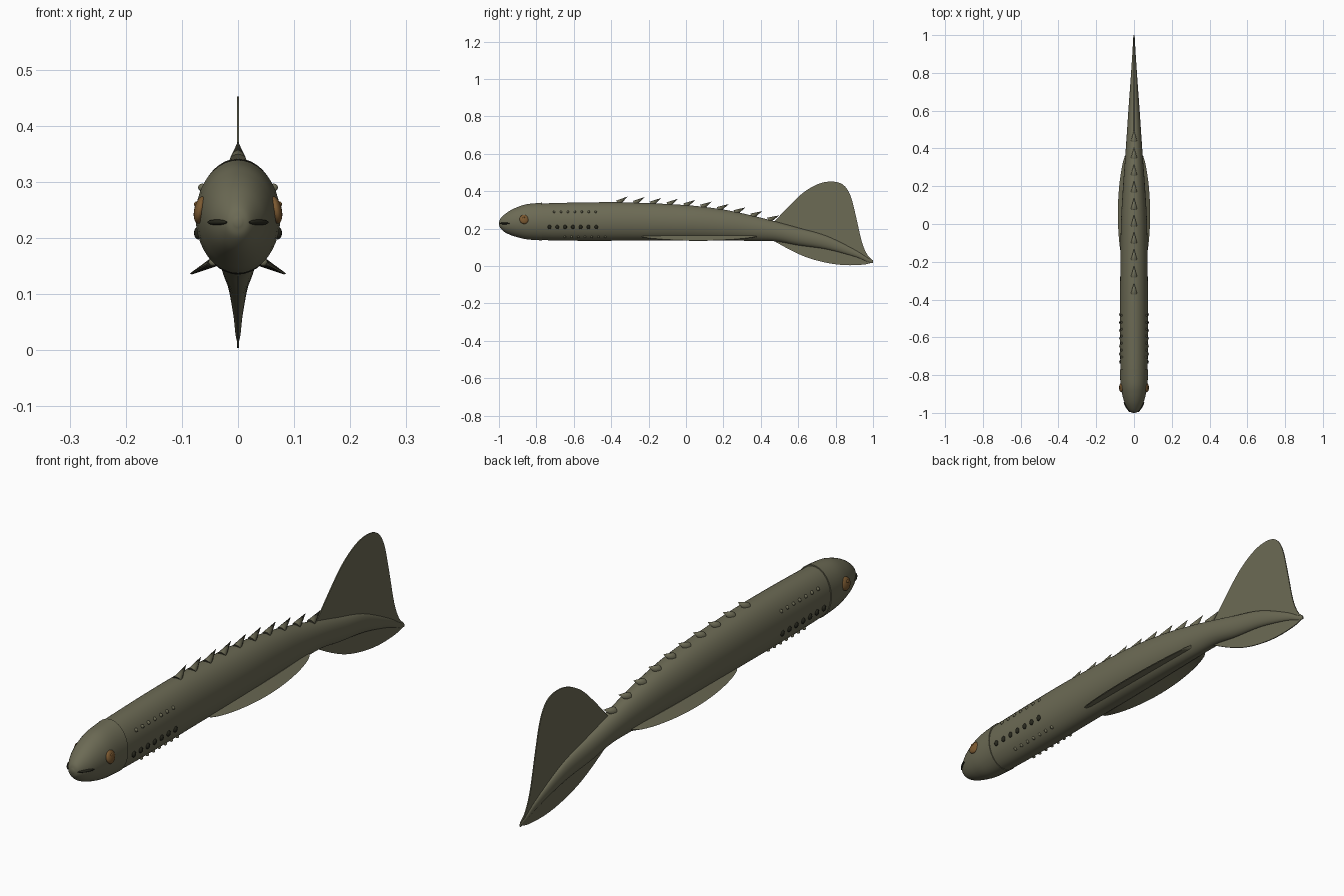
import bpy, bmesh
from math import sin, cos, pi, sqrt, radians
from mathutils import Vector

if "Cube" in bpy.data.objects:
    bpy.data.objects.remove(bpy.data.objects["Cube"])


def material(name, rgb):
    m = bpy.data.materials.new(name)
    m.use_nodes = True
    m.diffuse_color = (*rgb, 1)
    bsdf = m.node_tree.nodes["Principled BSDF"]
    bsdf.inputs["Base Color"].default_value = (*rgb, 1)
    bsdf.inputs["Roughness"].default_value = 0.7
    return m


OLIVE = material("olive skin", (0.15, 0.145, 0.09))
DARK = material("dark opening", (0.02, 0.02, 0.012))
AMBER = material("amber eye", (0.2, 0.1, 0.03))


def spline(points, steps):
    """Catmull-Rom curve through the points."""
    pts = [Vector(p) for p in points]
    pts = [pts[0] * 2 - pts[1]] + pts + [pts[-1] * 2 - pts[-2]]
    out = []
    for a, b, c, d in zip(pts, pts[1:], pts[2:], pts[3:]):
        for i in range(steps):
            t = i / steps
            out.append((b * 2 + (c - a) * t + (a * 2 - b * 5 + c * 4 - d) * t * t
                        + (b * 3 - a - c * 3 + d) * t ** 3) / 2)
    return out + [pts[-2]]


def finish(name, bm, mat, angle=40):
    bmesh.ops.recalc_face_normals(bm, faces=bm.faces)
    mesh = bpy.data.meshes.new(name)
    bm.to_mesh(mesh)
    bm.free()
    mesh.materials.append(mat)
    obj = bpy.data.objects.new(name, mesh)
    bpy.context.collection.objects.link(obj)
    bpy.ops.object.select_all(action="DESELECT")
    obj.select_set(True)
    bpy.context.view_layer.objects.active = obj
    bpy.ops.object.shade_smooth_by_angle(angle=radians(angle))
    return obj


def skin(name, rings, mat, angle=40):
    """Join a row of equal rings into a closed surface."""
    bm = bmesh.new()
    loops = [[bm.verts.new(p) for p in ring] for ring in rings]
    n = len(loops[0])
    for a, b in zip(loops, loops[1:]):
        for i in range(n):
            bm.faces.new((a[i], a[(i + 1) % n], b[(i + 1) % n], b[i]))
    bm.faces.new(loops[0])
    bm.faces.new(loops[-1])
    return finish(name, bm, mat, angle)


def ellipse_rings(sections, n=40):
    # each section is (y, centre height, half width, half height)
    return [[(w * cos(2 * pi * i / n), y, c + h * sin(2 * pi * i / n)) for i in range(n)]
            for y, c, w, h in spline(sections, 6)]


def ball(name, loc, scale, mat, rot=(0, 0, 0), seg=16):
    bpy.ops.mesh.primitive_uv_sphere_add(segments=seg, ring_count=seg // 2 + 2,
                                         radius=1, location=loc, rotation=rot)
    obj = bpy.context.object
    obj.name = name
    obj.scale = scale
    obj.data.materials.append(mat)
    bpy.ops.object.shade_smooth()
    return obj


def plate(name, outline, thickness):
    """Thin upright plate on the centre line from a (y, z) outline."""
    bm = bmesh.new()
    face = bm.faces.new([bm.verts.new((-thickness / 2, y, z)) for y, z in outline])
    new = bmesh.ops.extrude_face_region(bm, geom=[face])["geom"]
    verts = [v for v in new if isinstance(v, bmesh.types.BMVert)]
    bmesh.ops.translate(bm, verts=verts, vec=(thickness, 0, 0))
    return finish(name, bm, OLIVE)


# Body and head
body = [(-0.8, .237, .071, .096), (-0.7, .237, .073, .1), (-0.5, .238, .074, .103),
        (-0.3, .238, .073, .102), (0, .231, .069, .095), (0.2, .219, .058, .083),
        (0.35, .203, .047, .068), (0.48, .185, .038, .053), (0.6, .158, .03, .047),
        (0.75, .126, .019, .036), (0.9, .07, .009, .019), (0.97, .034, .005, .011),
        (1, .022, .003, .007)]
skin("body", ellipse_rings(body), OLIVE)
head = [(-1, .228, .006, .006), (-.992, .228, .022, .026), (-.97, .229, .038, .047),
        (-.94, .232, .052, .065), (-.9, .235, .063, .081), (-.85, .237, .071, .094),
        (-.77, .238, .0755, .101)]
skin("head", ellipse_rings(head), OLIVE)

# Tail fins
upper = spline([(.46, .225), (.55, .32), (.63, .395), (.71, .44), (.78, .452), (.84, .435),
                (.88, .375), (.91, .26), (.94, .13), (.97, .06), (1, .03)], 4)
lower = spline([(.46, .14), (.56, .085), (.65, .045), (.75, .018), (.85, .005),
                (.95, .008), (1, .02)], 4)
spine_line = [(y, c) for y, c, w, h in spline(body, 4) if .48 < y < .98]
plate("upper_tail_fin", upper + spine_line[::-1], .004)
plate("lower_tail_fin", lower + spine_line[::-1], .004)

# Swept-back thorns along the back
ridge = spline(body, 12)
for i in range(10):
    y = -.365 + i * .0895
    s = min(ridge, key=lambda r: abs(r[0] - y))
    lean = radians(56 + i)
    depth = .064
    axis = Vector((0, sin(lean), cos(lean)))
    base = Vector((0, y, s[1] + s[3] - .005))
    bpy.ops.mesh.primitive_cone_add(vertices=12, radius1=.016, depth=depth,
                                    location=base + axis * depth / 2, rotation=(-lean, 0, 0))
    bpy.context.object.name = f"back_thorn_{i + 1}"
    bpy.context.object.data.materials.append(OLIVE)
    bpy.ops.object.shade_smooth_by_angle(angle=radians(40))


def side_x(z):
    return .074 * sqrt(1 - ((z - .238) / .102) ** 2)


# Paired parts
for side, label in ((1, "left"), (-1, "right")):
    # Long low fin, thick at the root and thin at the edge
    rings = []
    for k in range(33):
        t = k / 32
        s = max(sin(pi * t), .001) ** .55
        y = -.25 + .63 * t
        root = .035 - .005 * t
        tip = root + .005 + .048 * s
        z = .162 - .025 * s
        rings.append([(side * root, y, .163), (side * (root + .016 * s), y, .164),
                      (side * tip, y, z), (side * (tip - .003), y, z - .002),
                      (side * root, y, .152)])
    skin(f"{label}_side_fin", rings, OLIVE, 30)

    # Eye and its raised centre
    ball(f"{label}_eye", (side * .0665, -.865, .25), (.0115, .025, .025), AMBER,
         (0, radians(-12 * side), radians(5 * side)), 24)
    ball(f"{label}_eye_centre", (side * .0745, -.868, .26), (.004, .007, .005), AMBER)

    # Slit at the snout
    ball(f"{label}_snout_slit", (side * .037, -.97, .228), (.032, .006, .005), DARK,
         (0, 0, radians(58 * side)))

    # Three rows of gill openings
    for row, y0, step, z, r, mat in (("upper", -.705, .037, .29, .007, OLIVE),
                                     ("middle", -.73, .0417, .209, .0115, DARK),
                                     ("lower", -.648, .036, .157, .007, OLIVE)):
        for i in range(7):
            ball(f"{label}_{row}_gill_{i + 1}", (side * side_x(z), y0 + i * step, z),
                 (.0075, r * .85, r), mat, seg=12)
